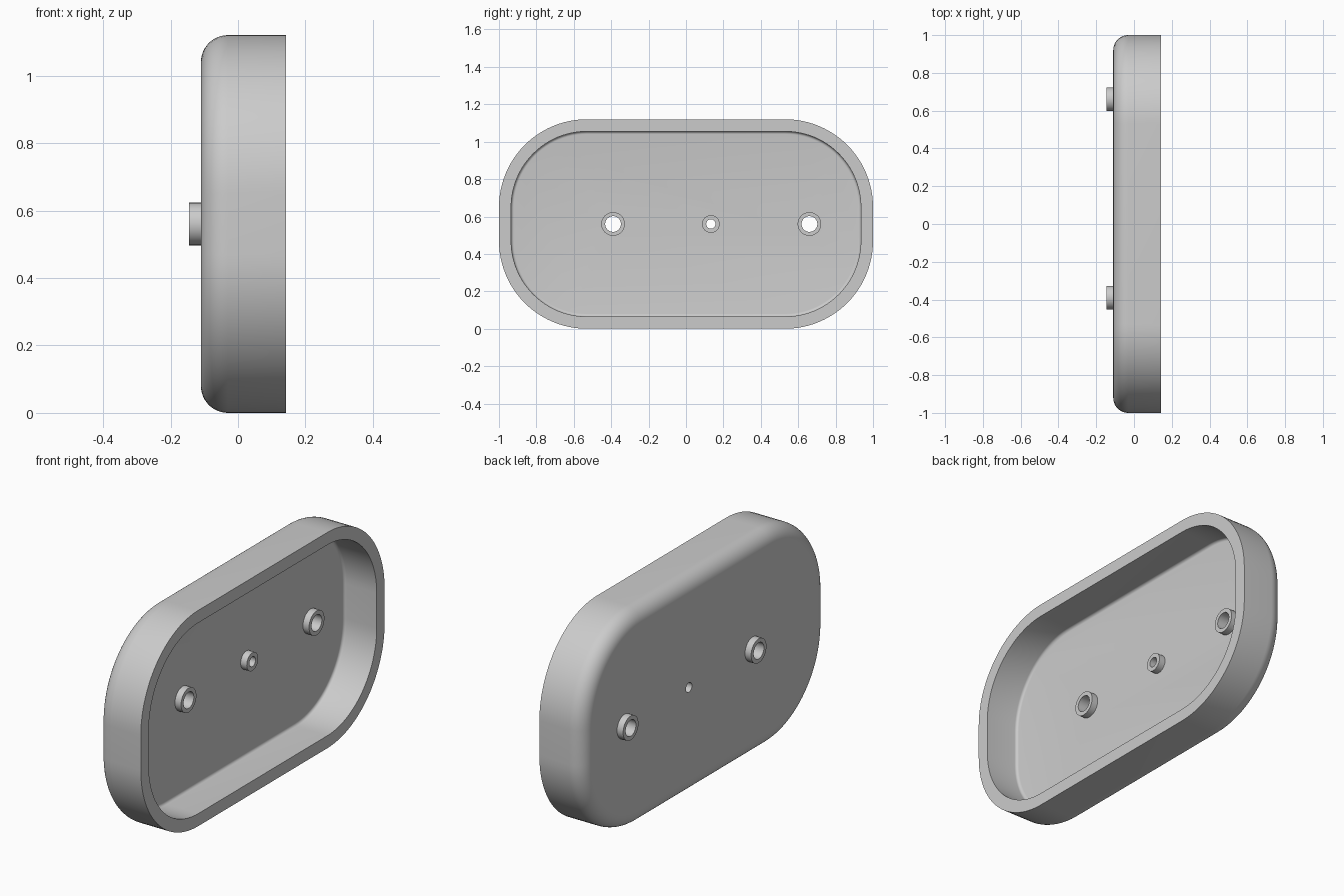
import bpy, bmesh, math
from mathutils import Matrix

if "Cube" in bpy.data.objects:
    bpy.data.objects.remove(bpy.data.objects["Cube"])

CZ = 0.56                 # height of the tray centre
HY, HZ, R = 1.0, 0.56, 0.47   # half length, half height, corner radius
BACK, RIM, WALL = -0.11, 0.142, 0.065
FLOOR = BACK + WALL

grey = bpy.data.materials.new("plain_grey")
grey.diffuse_color = (0.6, 0.6, 0.6, 1)
grey.use_nodes = True
grey.node_tree.nodes["Principled BSDF"].inputs["Base Color"].default_value = grey.diffuse_color


def finish(bm, name):
    bmesh.ops.recalc_face_normals(bm, faces=bm.faces[:])
    mesh = bpy.data.meshes.new(name)
    bm.to_mesh(mesh)
    bm.free()
    mesh.materials.append(grey)
    obj = bpy.data.objects.new(name, mesh)
    bpy.context.collection.objects.link(obj)
    return obj


def outline(bm, x, inset, steps=24):
    """Rounded rectangle ring in the YZ plane, offset inward."""
    r, ring = R - inset, []
    for k, (sy, sz) in enumerate([(1, 1), (-1, 1), (-1, -1), (1, -1)]):
        for i in range(steps + 1):
            a = math.pi / 2 * (k + i / steps)
            ring.append(bm.verts.new((x, sy * (HY - R) + r * math.cos(a),
                                      CZ + sz * (HZ - R) + r * math.sin(a))))
    return ring


def fillet(x0, inset0, r, steps):
    """Quarter round from a flat face at x0 to a side wall at inset0."""
    return [(x0 + r - r * math.cos(a), inset0 + r - r * math.sin(a))
            for a in (math.pi / 2 * i / steps for i in range(steps + 1))]


def cylinder(name, y, radius, x0, x1):
    bm = bmesh.new()
    m = Matrix.Translation(((x0 + x1) / 2, y, CZ)) @ Matrix.Rotation(math.pi / 2, 4, 'Y')
    bmesh.ops.create_cone(bm, cap_ends=True, segments=48, radius1=radius,
                          radius2=radius, depth=x1 - x0, matrix=m)
    return finish(bm, name)


def combine(target, tool, operation):
    mod = target.modifiers.new(operation.lower(), 'BOOLEAN')
    mod.operation, mod.object, mod.solver = operation, tool, 'EXACT'
    bpy.context.view_layer.objects.active = target
    bpy.ops.object.modifier_apply(modifier=mod.name)
    bpy.data.objects.remove(tool)


# Hollow tray: rounded back edge, outer wall, rim, inner wall, floor
profile = fillet(BACK, 0, 0.08, 12) + [(RIM, 0), (RIM, WALL)]
profile += fillet(FLOOR, WALL, 0.015, 5)[::-1]
bm = bmesh.new()
rings = [outline(bm, x, inset) for x, inset in profile]
for a, b in zip(rings, rings[1:]):
    for i in range(len(a)):
        j = (i + 1) % len(a)
        bm.faces.new((a[i], a[j], b[j], b[i]))
bm.faces.new(rings[0])
bm.faces.new(rings[-1])
tray = finish(bm, "tray")

# Bosses: y, outer radius, hole radius, outer end behind the back
bosses = [(-0.39, 0.063, 0.042, -0.145),
          (0.66, 0.063, 0.042, -0.145),
          (0.133, 0.047, 0.025, FLOOR - 0.03)]
for y, r, hole, x0 in bosses:
    combine(tray, cylinder("boss", y, r, x0, FLOOR + 0.035), 'UNION')
for y, r, hole, x0 in bosses:
    combine(tray, cylinder("hole_cutter", y, hole, -0.3, 0.3), 'DIFFERENCE')

bpy.ops.object.select_all(action='DESELECT')
tray.select_set(True)
bpy.context.view_layer.objects.active = tray
bpy.ops.object.shade_smooth_by_angle(angle=math.radians(30))
